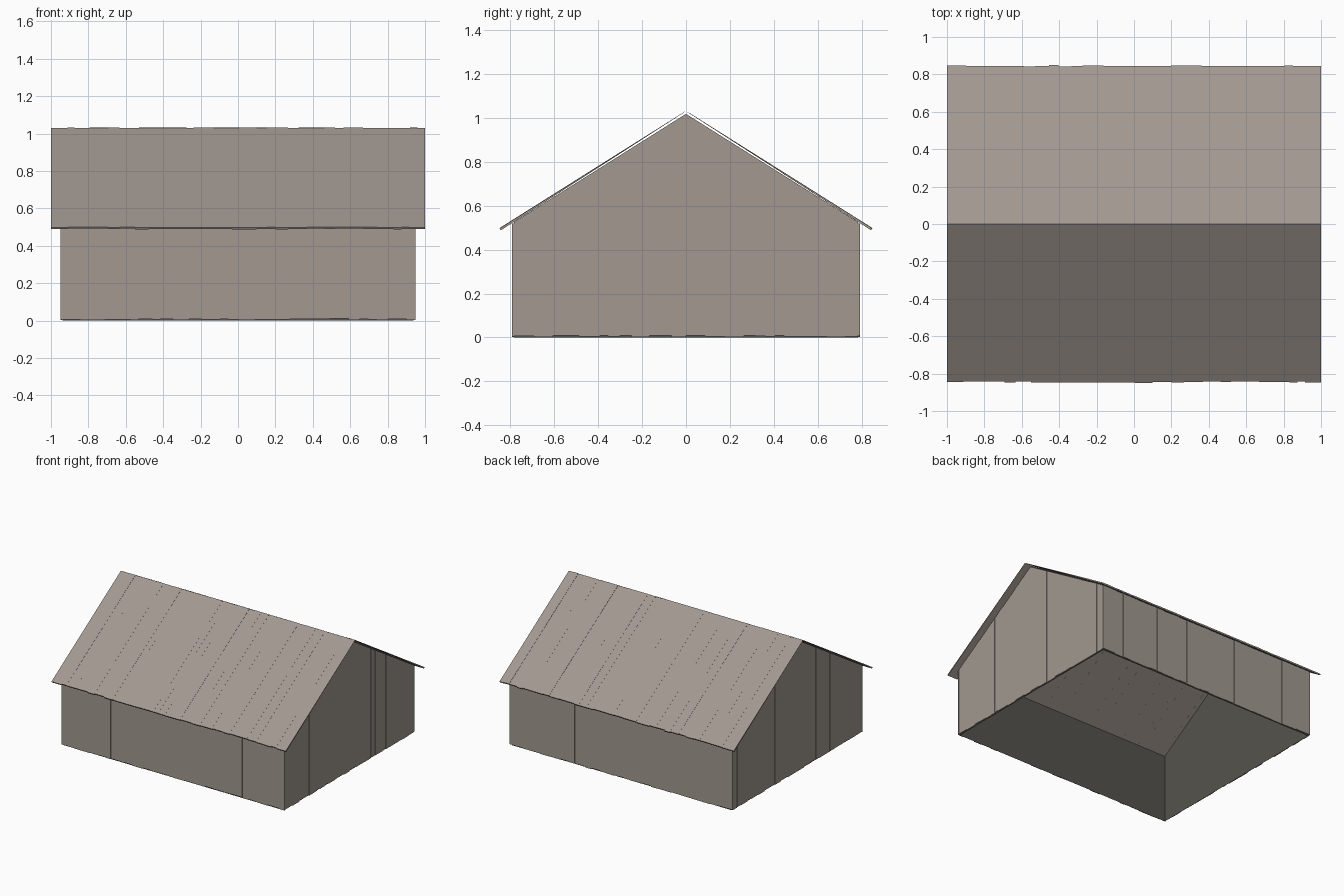
import bpy, bmesh, random
from mathutils import Vector

random.seed(7)
cube = bpy.data.objects.get("Cube")
if cube:
    bpy.data.objects.remove(cube, do_unlink=True)

# Main dimensions
RIDGE, PITCH = 1.032, 0.629
ROOF_X, EAVE_Y = 1.0, 0.845
WALL_X, WALL_Y = 0.95, 0.793
BOARD = 0.01


def material(name, rgb):
    mat = bpy.data.materials.new(name)
    mat.use_nodes = True
    mat.diffuse_color = (*rgb, 1)
    mat.node_tree.nodes["Principled BSDF"].inputs["Base Color"].default_value = (*rgb, 1)
    return mat


wood = material("weathered_wood", (0.36, 0.315, 0.28))
dark = material("dark_lining", (0.088, 0.086, 0.073))


def make_object(name, bm, mat):
    bmesh.ops.recalc_face_normals(bm, faces=bm.faces)
    mesh = bpy.data.meshes.new(name)
    bm.to_mesh(mesh)
    bm.free()
    mesh.materials.append(mat)
    obj = bpy.data.objects.new(name, mesh)
    bpy.context.collection.objects.link(obj)
    return obj


def prism(bm, outline, depth):
    """Close an outline and its copy moved by depth into a solid board."""
    a = [bm.verts.new(p) for p in outline]
    b = [bm.verts.new(Vector(p) + Vector(depth)) for p in outline]
    bm.faces.new(a)
    bm.faces.new(b[::-1])
    for i in range(len(a)):
        j = (i + 1) % len(a)
        bm.faces.new((a[j], a[i], b[i], b[j]))


def splits(start, end, width):
    """Random board edges from start to end."""
    count = round((end - start) / width)
    weights = [random.uniform(0.5, 1.5) for _ in range(count)]
    edges = [start]
    for w in weights:
        edges.append(edges[-1] + w * (end - start) / sum(weights))
    return list(zip(edges, edges[1:]))


def under_roof(y):
    return RIDGE - 0.014 - PITCH * abs(y)


def thickness():
    return BOARD + random.uniform(-0.003, 0)


# Long walls of upright boards
for name, side in (("front_wall_boards", -1), ("back_wall_boards", 1)):
    bm = bmesh.new()
    y = side * (WALL_Y - BOARD)
    top = under_roof(WALL_Y)
    for x0, x1 in splits(-WALL_X, WALL_X, 0.065):
        low = random.uniform(0.002, 0.01)
        prism(bm, [(x0, y, low), (x1, y, low), (x1, y, top), (x0, y, top)],
              (0, side * thickness(), 0))
    make_object(name, bm, wood)

# Gable walls, with board tops cut to the roof pitch
for name, side in (("left_gable_boards", 1), ("right_gable_boards", -1)):
    bm = bmesh.new()
    x = side * (WALL_X - BOARD)
    inner_y = WALL_Y - BOARD
    for y0, y1 in splits(-inner_y, 0, 0.065) + splits(0, inner_y, 0.065):
        low = random.uniform(0.002, 0.01)
        prism(bm, [(x, y0, low), (x, y1, low), (x, y1, under_roof(y1)), (x, y0, under_roof(y0))],
              (side * thickness(), 0, 0))
    make_object(name, bm, wood)

# Roof slopes of boards running from ridge to eave
for name, side in (("front_roof_boards", -1), ("back_roof_boards", 1)):
    bm = bmesh.new()
    normal = Vector((0, side * PITCH, 1)).normalized()
    for x0, x1 in splits(-ROOF_X, ROOF_X, 0.07):
        eave = EAVE_Y - random.uniform(0.002, 0.009)
        base = RIDGE - 0.014
        drop = base - PITCH * eave
        lift = 0.012 + random.uniform(-0.002, 0)
        outline = [(x0, 0, base), (x1, 0, base),
                   (x1, side * eave, drop), (x0, side * eave, drop)]
        # Ridge ends are mitred vertically so both slopes meet cleanly
        before = set(bm.verts)
        prism(bm, outline, normal * lift)
        for v in set(bm.verts) - before:
            if abs(v.co.y) < 0.02 and v.co.z > base:
                v.co = (v.co.x, 0, base + lift / normal.z)
    make_object(name, bm, wood)

# Dark lining behind the boards, open to the ground and the roof
bm = bmesh.new()
lx, ly = WALL_X - BOARD - 0.001, WALL_Y - BOARD - 0.001
rings = []
for x in (-lx, lx):
    rings.append([bm.verts.new(p) for p in (
        (x, -ly, 0), (x, ly, 0), (x, ly, under_roof(ly)),
        (x, 0, under_roof(0)), (x, -ly, under_roof(ly)))])
    bm.faces.new(rings[-1])
for i, j in ((1, 2), (4, 0)):
    bm.faces.new((rings[0][i], rings[0][j], rings[1][j], rings[1][i]))
make_object("wall_lining", bm, dark)
